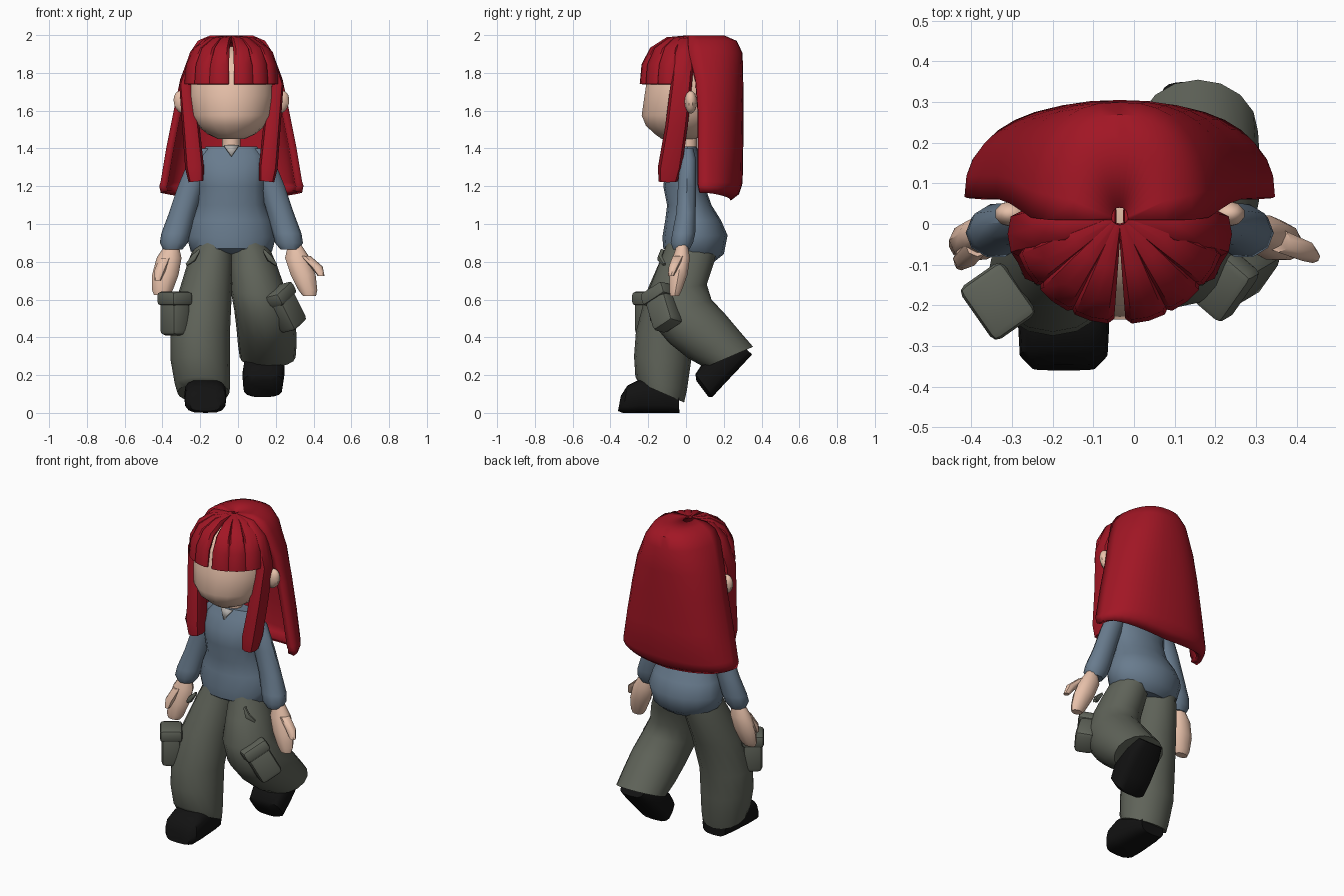
import bpy, bmesh
from math import sin, cos, pi, radians
from mathutils import Vector, Euler, Matrix

if "Cube" in bpy.data.objects:
    bpy.data.objects.remove(bpy.data.objects["Cube"])

CX = -0.035  # body centre line


def material(name, rgb):
    m = bpy.data.materials.new(name)
    m.diffuse_color = (*rgb, 1)
    m.use_nodes = True
    m.node_tree.nodes["Principled BSDF"].inputs["Base Color"].default_value = m.diffuse_color
    return m


RED = material("hair_red", (0.36, 0.008, 0.018))
SKIN = material("skin", (0.80, 0.53, 0.40))
BLUE = material("sweater_blue", (0.14, 0.20, 0.27))
OLIVE = material("trouser_green", (0.115, 0.125, 0.10))
BLACK = material("shoe_black", (0.006, 0.006, 0.006))
PALE = material("collar_grey", (0.45, 0.43, 0.41))


def finish(name, bm, mat, angle=42):
    bmesh.ops.recalc_face_normals(bm, faces=bm.faces)
    me = bpy.data.meshes.new(name)
    bm.to_mesh(me)
    bm.free()
    me.shade_smooth()
    me.set_sharp_from_angle(angle=radians(angle))
    me.materials.append(mat)
    ob = bpy.data.objects.new(name, me)
    bpy.context.collection.objects.link(ob)
    return ob


def skin_rows(bm, rows, closed=True):
    """Join rows of points with quads; closed rows also get end caps."""
    vs = [[bm.verts.new(p) for p in row] for row in rows]
    n = len(vs[0])
    for a, b in zip(vs, vs[1:]):
        for i in range(n if closed else n - 1):
            j = (i + 1) % n
            bm.faces.new((a[i], a[j], b[j], b[i]))
    if closed:
        bm.faces.new(vs[0])
        bm.faces.new(vs[-1])


def spow(v, p):
    return (abs(v) ** p) * (1 if v >= 0 else -1)


def ring(c, u, v, n, p):
    return [c + u * spow(cos(2 * pi * i / n), p) + v * spow(sin(2 * pi * i / n), p)
            for i in range(n)]


def loft(name, rings, mat, n=14, p=1.0):
    """Each ring: x centre, x radius, front (y, z), back (y, z)."""
    bm = bmesh.new()
    rows = []
    for x, rx, yf, zf, yb, zb in rings:
        c = Vector((x, (yf + yb) / 2, (zf + zb) / 2))
        rows.append(ring(c, Vector((rx, 0, 0)), Vector((0, yb - yf, zb - zf)) / 2, n, p))
    skin_rows(bm, rows)
    return finish(name, bm, mat)


def level(x, rows):
    """Horizontal rings: z, x radius, y front, y back."""
    return [(x, rx, yf, z, yb, z) for z, rx, yf, yb in rows]


def tube(rows):
    """Horizontal rings: x, y, z, x radius, y radius."""
    return [(x, rx, y - ry, z, y + ry, z) for x, y, z, rx, ry in rows]


def strand(name, pts, side, widths, thick, mat):
    """Flattened lock of hair along a path."""
    pts = [Vector(p) for p in pts]
    bm = bmesh.new()
    rows = []
    for i, pt in enumerate(pts):
        t = (pts[min(i + 1, len(pts) - 1)] - pts[max(i - 1, 0)]).normalized()
        rows.append(ring(pt, side * widths[i], t.cross(side).normalized() * thick[i], 8, 0.75))
    skin_rows(bm, rows)
    return finish(name, bm, mat, 50)


def block(name, loc, rot, size, mat, offset=(0, 0, 0), bevel=0.025):
    bm = bmesh.new()
    bmesh.ops.create_cube(bm, size=1, matrix=Matrix.Diagonal((*size, 1)))
    bmesh.ops.bevel(bm, geom=bm.edges[:], offset=bevel, segments=2, affect='EDGES', profile=0.5)
    m = Matrix.Translation(loc) @ Euler(rot).to_matrix().to_4x4() @ Matrix.Translation(offset)
    bmesh.ops.transform(bm, matrix=m, verts=bm.verts)
    return finish(name, bm, mat)


# Head, neck and ears
loft("head", level(CX, [
    (1.45, .07, -.13, .05), (1.475, .125, -.165, .10), (1.52, .18, -.215, .16),
    (1.575, .213, -.238, .20), (1.68, .232, -.223, .235), (1.80, .222, -.205, .24),
    (1.89, .165, -.14, .20), (1.94, .06, -.05, .10)]), SKIN, 18)
loft("neck", level(CX, [(1.37, .05, -.04, .06), (1.48, .048, -.04, .06)]), SKIN, 10)
for s, tag in ((-1, "left"), (1, "right")):
    bm = bmesh.new()
    bmesh.ops.create_uvsphere(bm, u_segments=10, v_segments=8, radius=1,
                              matrix=Matrix.Translation((CX + s * .262, .025, 1.645))
                              @ Matrix.Rotation(s * .25, 4, 'Y')
                              @ Matrix.Diagonal((.045, .033, .062, 1)))
    finish("ear_" + tag, bm, SKIN)

# Back hair: open shell wrapping round the back of the head
shell = [(1.978, .02, .01, .04), (1.978, .11, .01, .20), (1.955, .165, .01, .255),
         (1.90, .20, .015, .28), (1.76, .252, .05, .283), (1.60, .285, .062, .285),
         (1.40, .325, .062, .283), (1.22, .355, .062, .28), (1.17, .362, .065, .265),
         (1.14, .355, .07, .225)]
bm = bmesh.new()
skin_rows(bm, [[(CX + w * spow(cos(pi * i / 18), .8),
                 yf + (yb - yf) * sin(pi * i / 18) ** .8 if 0 < i < 18 else yf,
                 z + (.03 * abs(cos(pi * i / 18)) if z < 1.2 else 0))
                for i in range(19)] for z, w, yf, yb in shell], closed=False)
hair = finish("back_hair", bm, RED)
mod = hair.modifiers.new("thickness", 'SOLIDIFY')
mod.thickness, mod.offset = .04, 0

# Fringe: strands fanning from the crown, parted in the middle
arc = [(.02, 1.978), (.12, 1.968), (.195, 1.92), (.236, 1.84), (.248, 1.74)]
for i, deg in enumerate((-60, -38, -15.5, 15.5, 38, 60)):
    a = radians(deg)
    d, side = Vector((sin(a), -cos(a), 0)), Vector((cos(a), sin(a), 0))
    strand(f"fringe_strand_{i + 1}",
           [Vector((CX, .02, z)) + d * r for r, z in arc], side,
           [.2 * r + .005 for r, z in arc], [.02, .022, .024, .024, .02], RED)

# Long side locks in front of the ears
for s, tag in ((-1, "left"), (1, "right")):
    path = [(.01, .02, 1.976), (.13, .0, 1.965), (.195, -.01, 1.90), (.242, -.025, 1.74),
            (.215, -.05, 1.52), (.195, -.085, 1.30), (.187, -.095, 1.225)]
    strand("side_lock_" + tag, [(CX + s * x, y, z) for x, y, z in path], Vector((0, 1, 0)),
           [.02, .045, .055, .057, .06, .064, .05], [.02, .022, .026, .034, .046, .05, .04], RED)

# Sweater body, collar and sleeves
loft("sweater_body", [
    (CX, .17, -.09, .85, .15, .80), (CX, .215, -.12, .87, .20, .84),
    (CX, .237, -.125, .93, .22, .94), (CX, .215, -.11, 1.02, .185, 1.02),
    (CX, .178, -.10, 1.10, .135, 1.10), (CX, .175, -.12, 1.20, .10, 1.20),
    (CX, .185, -.11, 1.29, .09, 1.29), (CX, .172, -.07, 1.36, .075, 1.36),
    (CX, .135, -.04, 1.41, .055, 1.41)], BLUE, 16)
bm = bmesh.new()
front = [bm.verts.new(p) for p in ((CX - .04, -.055, 1.412), (CX + .04, -.055, 1.412),
                                   (CX, -.085, 1.355))]
bm.faces.new(front)
collar = finish("collar_inset", bm, PALE)
collar.modifiers.new("thickness", 'SOLIDIFY').thickness = .012
for s, tag in ((-1, "left"), (1, "right")):
    loft("sleeve_" + tag, tube([(CX + s * x, y, z, rx, ry) for x, y, z, rx, ry in [
        (.125, .01, 1.40, .04, .03), (.165, .01, 1.34, .06, .045), (.215, .005, 1.20, .068, .05),
        (.26, .0, 1.06, .07, .054), (.295, -.012, .95, .076, .064),
        (.305, -.022, .90, .074, .062), (.31, -.025, .865, .05, .045)]]), BLUE, 10)

# Hands: mitten palm with a thumb
for tag, palm, thumb in (
    ("left", [(-.35, -.02, .89, .035, .03), (-.365, -.025, .82, .066, .048),
              (-.385, -.04, .73, .07, .05), (-.40, -.055, .65, .055, .035),
              (-.405, -.06, .625, .04, .025)],
     [(-.385, -.05, .82, .03, .03), (-.415, -.085, .75, .03, .025), (-.425, -.10, .70, .016, .014)]),
    ("right", [(.30, -.02, .89, .035, .03), (.315, -.025, .82, .066, .048),
               (.345, -.04, .73, .066, .05), (.37, -.055, .65, .05, .035),
               (.378, -.06, .62, .035, .025)],
     [(.355, -.04, .83, .03, .03), (.415, -.065, .775, .033, .026), (.44, -.08, .725, .018, .016)])):
    loft("palm_" + tag, tube(palm), SKIN, 10)
    loft("thumb_" + tag, tube(thumb), SKIN, 8)

# Baggy trousers: standing leg and raised leg bent at the knee
loft("standing_leg", [
    (-.125, .10, -.10, .90, .17, .90), (-.145, .12, -.14, .80, .15, .80),
    (-.175, .142, -.21, .64, .09, .62), (-.20, .157, -.265, .43, .035, .41),
    (-.20, .157, -.275, .30, .025, .26), (-.188, .147, -.268, .19, .005, .12),
    (-.183, .138, -.25, .16, -.01, .055)], OLIVE, 16)
loft("raised_leg", [
    (.055, .10, -.10, .90, .17, .90), (.08, .125, -.15, .77, .15, .80),
    (.105, .145, -.205, .63, .11, .68), (.135, .155, -.19, .49, .135, .60),
    (.15, .158, -.09, .37, .21, .52), (.155, .155, .01, .29, .29, .425),
    (.157, .148, .10, .24, .355, .35)], OLIVE, 16)

# Cargo pockets with flaps and small hip pocket tabs
for tag, loc, rot in (("left", (-.335, -.19, .515), (0, 0, radians(-55))),
                      ("right", (.255, -.12, .545), (radians(-12), radians(-28), radians(55)))):
    block("cargo_pocket_" + tag, loc, rot, (.14, .11, .21), OLIVE)
    block("pocket_flap_" + tag, loc, rot, (.16, .13, .075), OLIVE, (0, 0, .09), .02)
for s, tag in ((-1, "left"), (1, "right")):
    strand("hip_tab_" + tag, [(CX + s * .17, -.125, .86), (CX + s * .20, -.14, .82),
                              (CX + s * .235, -.115, .785)], Vector((s * .5, .2, .8)),
           [.008, .02, .008], [.01, .012, .01], OLIVE)

# Shoes: one flat on the floor, one lifted behind
loft("standing_shoe", [
    (-.17, .08, -.035, .0, -.04, .12), (-.172, .10, -.10, .0, -.10, .18),
    (-.173, .112, -.25, .0, -.25, .175), (-.173, .108, -.335, .0, -.31, .145),
    (-.173, .08, -.36, .01, -.345, .09)], BLACK, 16, .6)
loft("raised_shoe", [
    (.15, .08, .35, .31, .28, .37), (.142, .105, .29, .245, .19, .345),
    (.135, .112, .20, .15, .09, .265), (.132, .105, .14, .085, .05, .205),
    (.13, .075, .12, .083, .055, .17)], BLACK, 16, .6)
